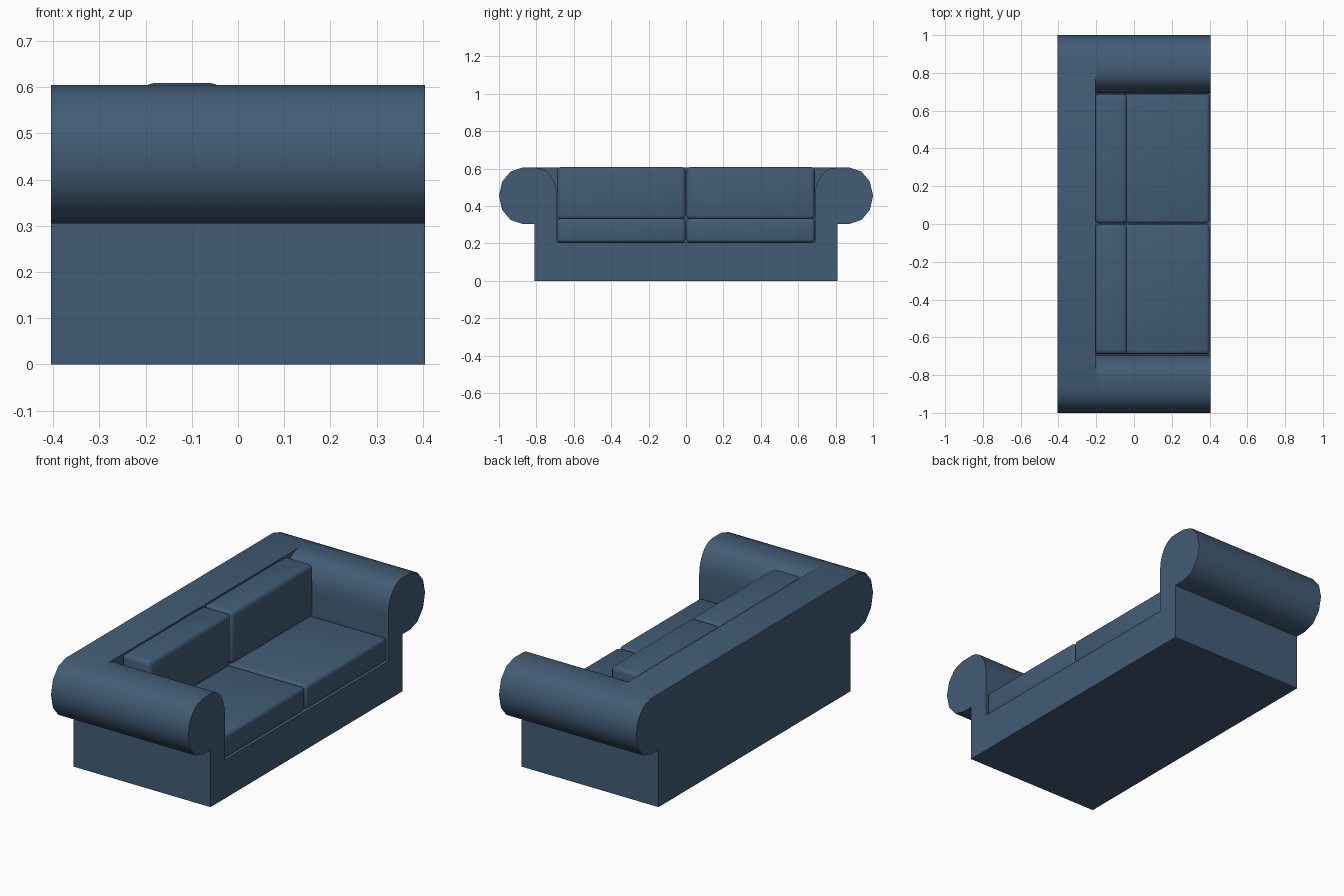
import bpy, bmesh, math

if "Cube" in bpy.data.objects:
    bpy.data.objects.remove(bpy.data.objects["Cube"])

blue = bpy.data.materials.new("blue upholstery")
blue.diffuse_color = (0.055, 0.107, 0.18, 1)
blue.use_nodes = True
blue.node_tree.nodes["Principled BSDF"].inputs["Base Color"].default_value = blue.diffuse_color

X0, X1, XB = -0.405, 0.405, -0.205   # rear, front, front of backrest


def finish(name, bm, angle=None):
    bmesh.ops.recalc_face_normals(bm, faces=bm.faces)
    mesh = bpy.data.meshes.new(name)
    bm.to_mesh(mesh)
    bm.free()
    mesh.materials.append(blue)
    ob = bpy.data.objects.new(name, mesh)
    bpy.context.collection.objects.link(ob)
    if angle:
        bpy.ops.object.select_all(action='DESELECT')
        ob.select_set(True)
        bpy.context.view_layer.objects.active = ob
        bpy.ops.object.shade_smooth_by_angle(angle=math.radians(angle))
    return ob


def extrude_profile(name, pts, x0, x1):
    # closed (y, z) outline swept along x
    bm = bmesh.new()
    face = bm.faces.new([bm.verts.new((x0, y, z)) for y, z in pts])
    new = bmesh.ops.extrude_face_region(bm, geom=[face])["geom"]
    bmesh.ops.translate(bm, vec=(x1 - x0, 0, 0),
                        verts=[g for g in new if isinstance(g, bmesh.types.BMVert)])
    return finish(name, bm, 40)


def arc(cy, cz, ry, rz, a0, a1, n):
    return [(cy + ry * math.cos(math.radians(a0 + (a1 - a0) * i / n)),
             cz + rz * math.sin(math.radians(a0 + (a1 - a0) * i / n))) for i in range(n + 1)]


def cushion(name, lo, hi, r):
    bm = bmesh.new()
    bmesh.ops.create_cube(bm, size=1)
    for v in bm.verts:
        v.co = [(a + b) / 2 + c * (b - a) for a, b, c in zip(lo, hi, v.co)]
    bmesh.ops.bevel(bm, geom=bm.edges[:], offset=r, segments=3, profile=0.5, affect='EDGES')
    return finish(name, bm, 60)


# Frame: right half outlines mirrored to the left
roll = [(0.81, 0), (0.81, 0.305)] + arc(0.875, 0.455, 0.125, 0.15, -90, 90, 6)
inner = arc(0.80, 0.455, 0.11, 0.15, 90, 180, 6)
seat = [(0.69, 0.205)]


def mirrored(half):
    return half + [(-y, z) for y, z in reversed(half)]


extrude_profile("backrest", mirrored(roll), X0, XB)
extrude_profile("arms_and_base", mirrored(roll + inner + seat), XB, X1)

# Loose cushions
for side, y0, y1 in (("left", -0.689, -0.003), ("right", 0.003, 0.689)):
    cushion(side + "_seat_cushion", (XB, y0, 0.205), (0.4, y1, 0.333), 0.018)
    cushion(side + "_back_cushion", (XB, y0, 0.328), (-0.036, y1, 0.609), 0.022)
